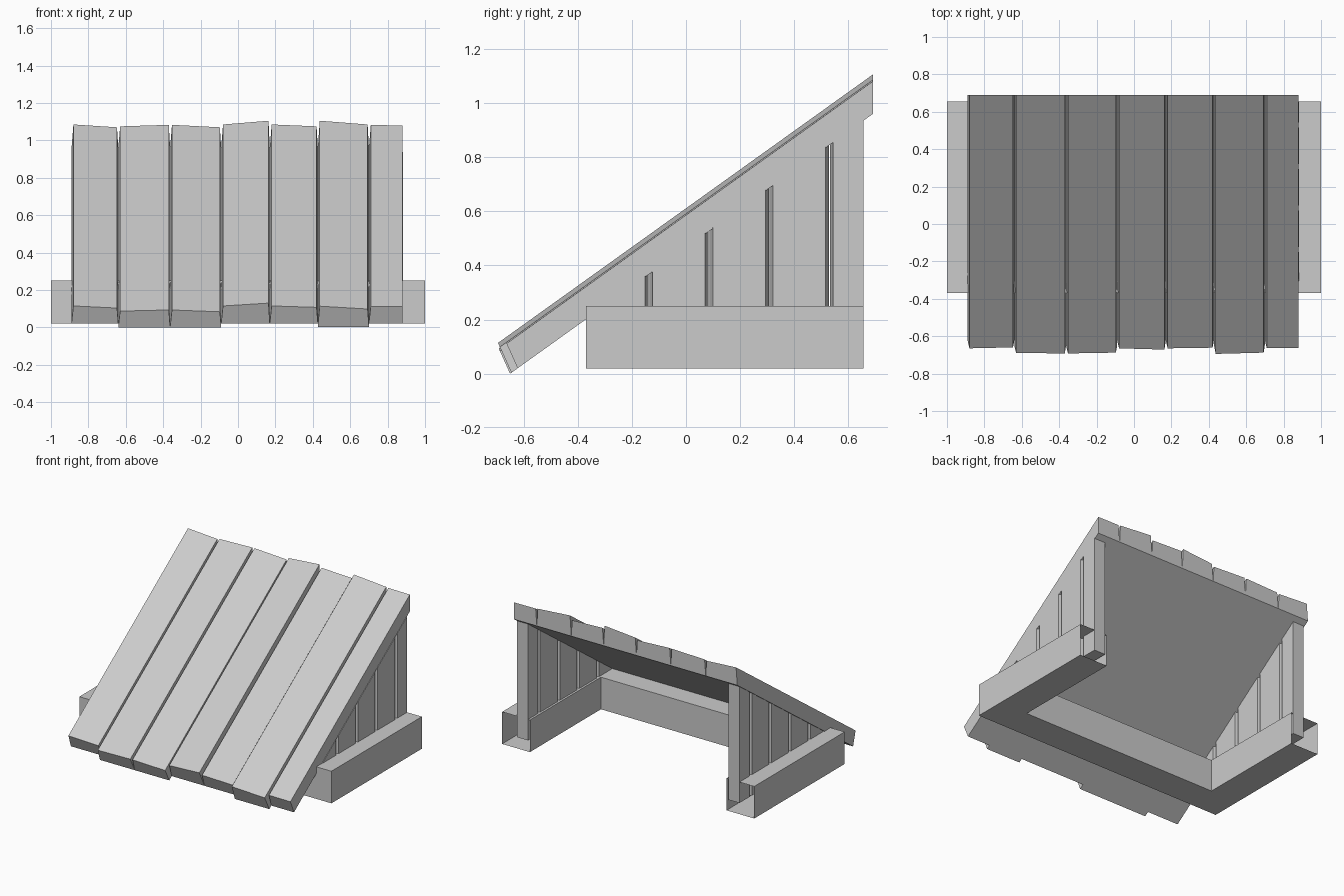
import bpy, bmesh

if "Cube" in bpy.data.objects:
    bpy.data.objects.remove(bpy.data.objects["Cube"])

SLOPE = 0.716


def under(y):
    """Height of the roof underside at depth y."""
    return SLOPE * (y + 0.65)


def make_object(name, verts, faces):
    mesh = bpy.data.meshes.new(name)
    mesh.from_pydata(verts, [], faces)
    bm = bmesh.new()
    bm.from_mesh(mesh)
    bmesh.ops.recalc_face_normals(bm, faces=bm.faces)
    bm.to_mesh(mesh)
    bm.free()
    obj = bpy.data.objects.new(name, mesh)
    bpy.context.collection.objects.link(obj)
    return obj


def loft(name, a, b):
    """Solid prism between two matching outlines."""
    n = len(a)
    faces = [(i, (i + 1) % n, n + (i + 1) % n, n + i) for i in range(n)]
    faces += [tuple(range(n)), tuple(range(n, 2 * n))]
    return make_object(name, a + b, faces)


# Sloping roof planks: left x, right x, front y, back height left / right
planks = [
    (-0.89, -0.64, -0.622, 1.085, 1.07),
    (-0.64, -0.363, -0.65, 1.075, 1.083),
    (-0.363, -0.09, -0.65, 1.083, 1.07),
    (-0.09, 0.17, -0.622, 1.085, 1.105),
    (0.17, 0.427, -0.622, 1.085, 1.075),
    (0.427, 0.70, -0.645, 1.105, 1.085),
    (0.70, 0.88, -0.622, 1.082, 1.08),
]


def plank_side(x_low, x_high, yf, top):
    t = (top - under(0.69)) / (1 + 0.45 * SLOPE)
    return [(x_low, yf, under(yf)), (x_low, 0.69, under(0.69)),
            (x_high, 0.69, top), (x_high, yf - 0.45 * t, under(yf) + t)]


for i, (x0, x1, yf, h0, h1) in enumerate(planks):
    inset = 0 if i == 6 else 0.007
    loft(f"roof_plank_{i + 1}", plank_side(x0, x0 + 0.01, yf, h0),
         plank_side(x1, x1 - inset, yf, h1))

# Side wall boards with bevelled edges, tops following the roof
cuts = [-0.36, -0.137, 0.085, 0.308, 0.53, 0.655]
for side, s in (("right", 1), ("left", -1)):
    for i, (y0, y1) in enumerate(zip(cuts, cuts[1:])):
        b0 = 0.014 if i > 0 else 0
        b1 = 0.014 if i < 4 else 0
        ring = [(0.883, y0 + b0), (0.883, y1 - b1), (0.84, y1 - 0.1 * b1),
                (0.795, y1 - b1), (0.795, y0 + b0), (0.84, y0 + 0.1 * b0)]
        loft(f"{side}_wall_board_{i + 1}",
             [(s * x, y, 0.1) for x, y in ring],
             [(s * x, y, under(y) + 0.003) for x, y in ring])

# U-shaped hollow base beam, open at the back ends
W, Z0, Z1 = 0.22, 0.02, 0.25
outer = [(-1, 0.655), (-1, -0.37), (1, -0.37), (1, 0.655)]
inner = [(-1 + W, 0.655), (-1 + W, -0.37 + W), (1 - W, -0.37 + W), (1 - W, 0.655)]
verts, faces = [], []
for (ox, oy), (ix, iy) in zip(outer, inner):
    verts += [(ox, oy, Z0), (ox, oy, Z1), (ix, iy, Z1), (ix, iy, Z0)]
for k in range(0, 12, 4):
    for j in range(4):
        n = (j + 1) % 4
        faces.append((k + j, k + n, k + 4 + n, k + 4 + j))
make_object("base_frame", verts, faces)
